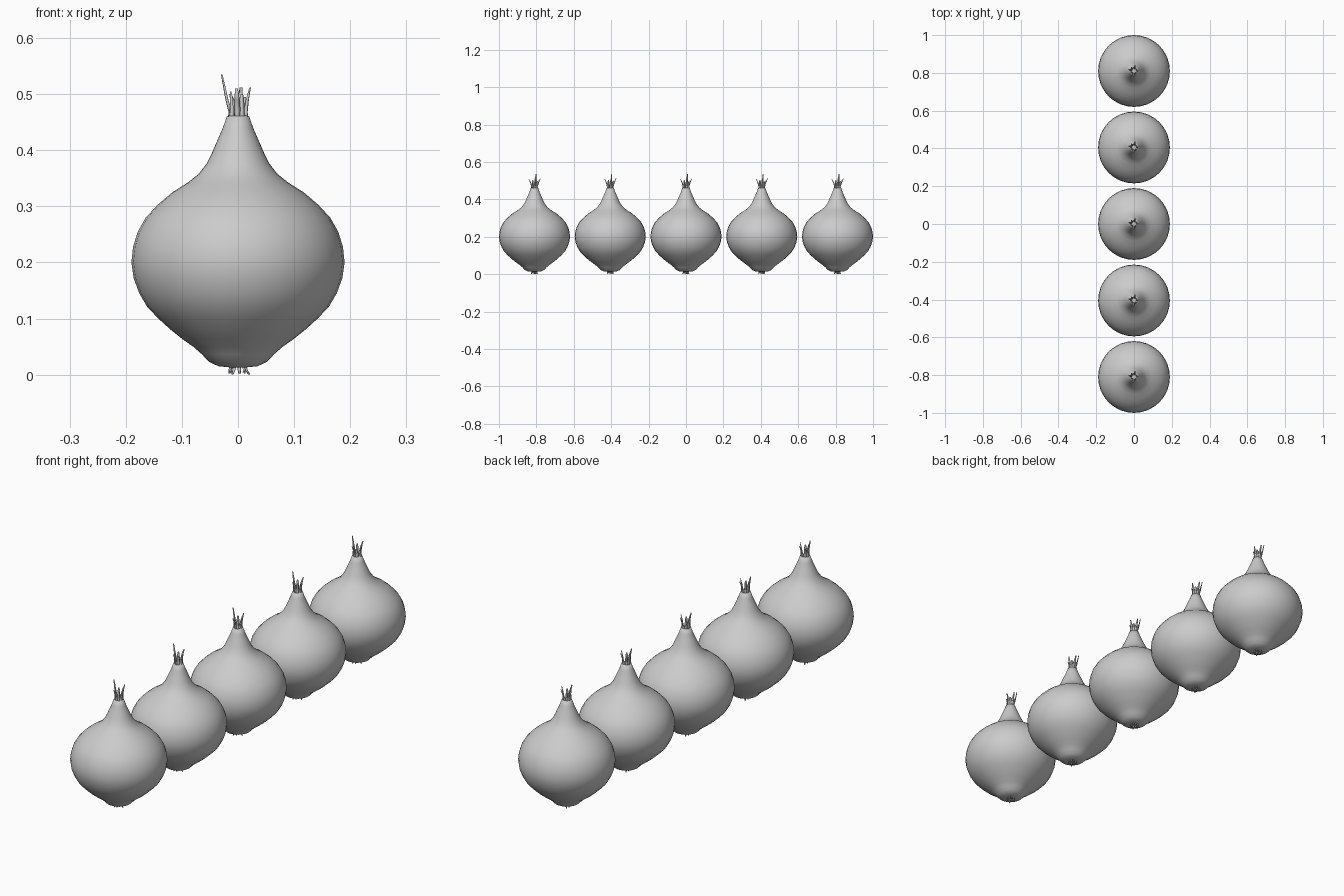
import bpy, bmesh, math
from mathutils import Vector

if "Cube" in bpy.data.objects:
    bpy.data.objects.remove(bpy.data.objects["Cube"])

SEGMENTS = 32
SPACING = 0.405

skin = bpy.data.materials.new("plain_grey")
skin.diffuse_color = (0.6, 0.6, 0.6, 1)
skin.use_nodes = True
skin.node_tree.nodes["Principled BSDF"].inputs["Base Color"].default_value = skin.diffuse_color


def finish(bm, name):
    bmesh.ops.recalc_face_normals(bm, faces=bm.faces)
    for f in bm.faces:
        f.smooth = True
    mesh = bpy.data.meshes.new(name)
    bm.to_mesh(mesh)
    bm.free()
    mesh.materials.append(skin)
    return mesh


def bridge(bm, a, b):
    n = len(a)
    for i in range(n):
        bm.faces.new((a[i], a[(i + 1) % n], b[(i + 1) % n], b[i]))


def lathe(profile, name):
    """Revolve (radius, height) points and close both ends."""
    bm = bmesh.new()
    rings = []
    for r, z in profile:
        rings.append([bm.verts.new((r * math.cos(math.tau * i / SEGMENTS),
                                    r * math.sin(math.tau * i / SEGMENTS), z))
                      for i in range(SEGMENTS)])
    for a, b in zip(rings, rings[1:]):
        bridge(bm, a, b)
    bm.faces.new(rings[0])
    bm.faces.new(rings[-1])
    return finish(bm, name)


def strand(bm, angle, path, width, thick):
    """Flat tapering strip along (radius, height, taper) points."""
    out = Vector((math.cos(angle), math.sin(angle), 0))
    side = Vector((-out.y, out.x, 0))
    rings = []
    for r, z, taper in path:
        c = out * r + Vector((0, 0, z))
        w, t = side * width * taper / 2, out * thick * taper / 2
        rings.append([bm.verts.new(c + d) for d in (w, t, -w, -t)])
    for a, b in zip(rings, rings[1:]):
        bridge(bm, a, b)
    bm.faces.new(rings[0])
    bm.faces.new(rings[-1])


# Bulb with its narrowing neck
bulb = lathe([(0.015, 0.013), (0.035, 0.015), (0.052, 0.023), (0.064, 0.036),
              (0.080, 0.050), (0.100, 0.064), (0.120, 0.080), (0.142, 0.100),
              (0.162, 0.121), (0.176, 0.145), (0.186, 0.172), (0.190, 0.200),
              (0.187, 0.228), (0.179, 0.254), (0.165, 0.279), (0.143, 0.303),
              (0.117, 0.325), (0.090, 0.342), (0.070, 0.358), (0.056, 0.376),
              (0.047, 0.394), (0.037, 0.417), (0.027, 0.440), (0.020, 0.460),
              (0.014, 0.462)], "bulb")

# Dry leaf tips: direction in degrees, outward reach, tip height
bm = bmesh.new()
for deg, reach, top in ((80, 0.032, 0.512), (125, 0.024, 0.500),
                        (165, 0.030, 0.535), (215, 0.016, 0.505),
                        (265, 0.031, 0.510), (300, 0.014, 0.500),
                        (10, 0.022, 0.512), (45, 0.018, 0.495)):
    strand(bm, math.radians(deg),
           [(0.016, 0.440, 1.2), (0.014, 0.468, 1.0),
            (0.45 * reach + 0.007, 0.49, 0.8), (reach, top, 0.4)], 0.012, 0.007)
leaves = finish(bm, "leaf_tips")

# Short root stubs
bm = bmesh.new()
for i in range(9):
    strand(bm, math.radians(40 * i),
           [(0.010 + 0.004 * (i % 2), 0.018, 1.0), (0.015, 0.008, 0.9),
            (0.020 - 0.004 * (i % 3), 0.002 * (i % 3), 0.6)], 0.007, 0.006)
roots = finish(bm, "roots")

# Row of five onions
for k in range(-2, 3):
    for part, mesh in (("bulb", bulb), ("leaf_tips", leaves), ("roots", roots)):
        ob = bpy.data.objects.new(f"{part}_{k + 3}", mesh)
        ob.location.y = k * SPACING
        bpy.context.collection.objects.link(ob)
